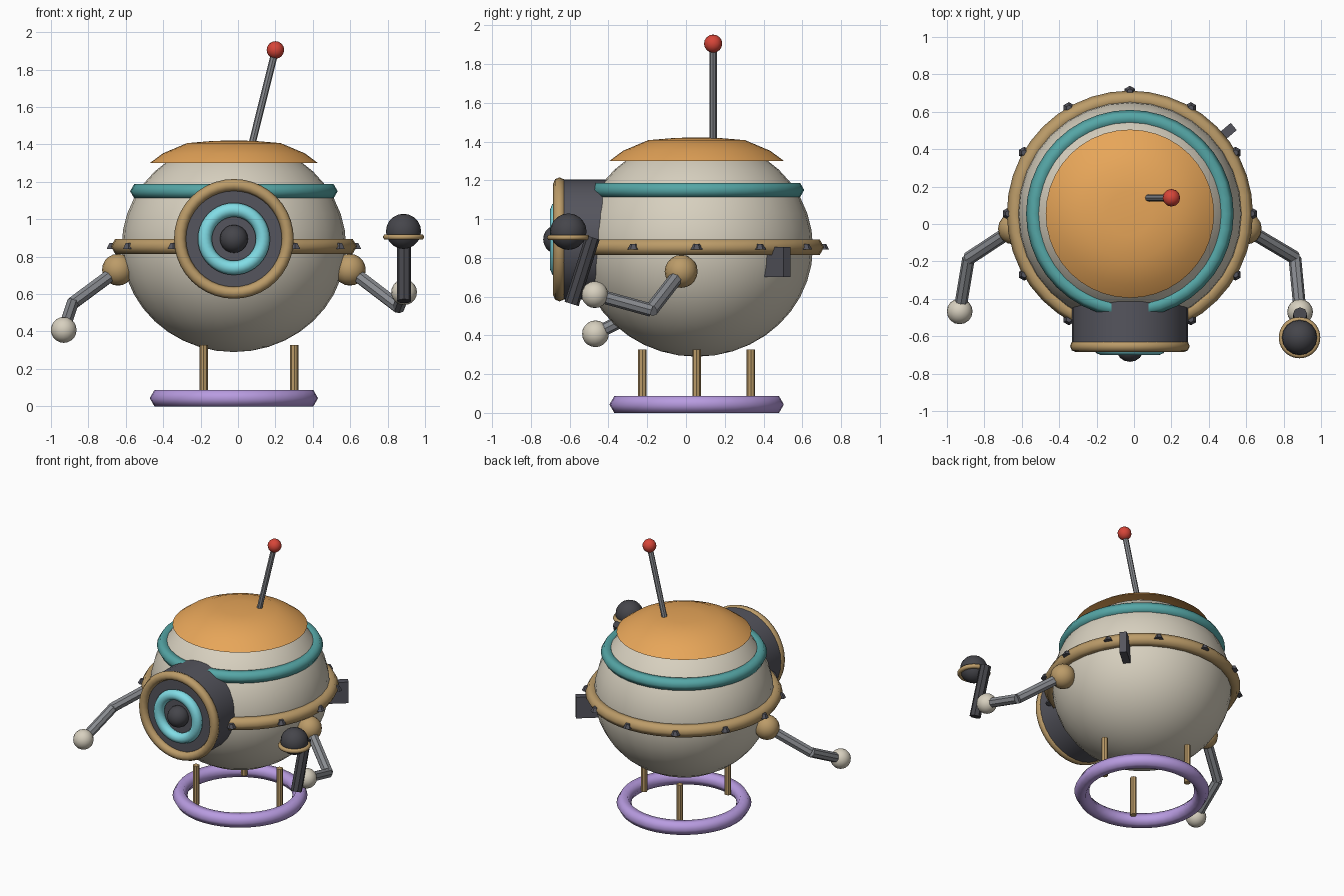
import bpy, bmesh, math
from mathutils import Vector, Matrix

if "Cube" in bpy.data.objects:
    bpy.data.objects.remove(bpy.data.objects["Cube"])

CX, CY = -0.022, 0.055          # body axis
COLOURS = {
    "cream": (.68, .63, .52), "orange": (.80, .38, .10), "teal": (.09, .38, .38),
    "gold": (.50, .33, .14), "dark": (.06, .06, .07), "slate": (.09, .09, .11),
    "purple": (.48, .33, .75), "red": (.68, .06, .04), "cyan": (.22, .72, .79),
    "steel": (.25, .26, .28),
}
MATS = {}
for key, c in COLOURS.items():
    MATS[key] = bpy.data.materials.new(key)
    MATS[key].diffuse_color = (*c, 1)


def finish(name, bm, colour, angle=40):
    me = bpy.data.meshes.new(name)
    bm.to_mesh(me)
    bm.free()
    ob = bpy.data.objects.new(name, me)
    bpy.context.collection.objects.link(ob)
    me.materials.append(MATS[colour])
    if angle:
        bpy.ops.object.select_all(action='DESELECT')
        ob.select_set(True)
        bpy.context.view_layer.objects.active = ob
        bpy.ops.object.shade_smooth_by_angle(angle=math.radians(angle))
    return ob


def ball(name, loc, r, colour, seg=16, rings=10, squash=1.0):
    bm = bmesh.new()
    m = Matrix.Translation(loc) @ Matrix.Diagonal((1, 1, squash, 1))
    bmesh.ops.create_uvsphere(bm, u_segments=seg, v_segments=rings, radius=r, matrix=m)
    return finish(name, bm, colour)


def rod(name, a, b, r, colour, seg=8, r2=None, angle=30):
    a, b = Vector(a), Vector(b)
    d = b - a
    m = Matrix.Translation((a + b) / 2) @ d.to_track_quat('Z', 'Y').to_matrix().to_4x4()
    bm = bmesh.new()
    bmesh.ops.create_cone(bm, cap_ends=True, segments=seg, radius1=r,
                          radius2=r if r2 is None else r2, depth=d.length, matrix=m)
    return finish(name, bm, colour, angle)


def lathe(name, profile, loc, colour, axis='Z', steps=40, closed=False, angle=70):
    bm = bmesh.new()
    vs = [bm.verts.new((r, 0, z)) for r, z in profile]
    edges = [bm.edges.new(p) for p in zip(vs, vs[1:])]
    if closed:
        edges.append(bm.edges.new((vs[-1], vs[0])))
    bmesh.ops.spin(bm, geom=vs + edges, cent=(0, 0, 0), axis=(0, 0, 1),
                   angle=math.tau, steps=steps, use_merge=True)
    bmesh.ops.remove_doubles(bm, verts=bm.verts, dist=1e-4)
    bmesh.ops.recalc_face_normals(bm, faces=bm.faces)
    m = Matrix.Translation(loc)
    if axis == 'Y':
        m = m @ Matrix.Rotation(math.pi / 2, 4, 'X')
    bmesh.ops.transform(bm, matrix=m, verts=bm.verts)
    return finish(name, bm, colour, angle)


def ring(name, loc, major, minor, colour, axis='Z', sides=6):
    prof = [(major + minor * math.cos(i * math.tau / sides),
             minor * math.sin(i * math.tau / sides)) for i in range(sides)]
    return lathe(name, prof, loc, colour, axis, closed=True)


# Body, dome lid and bands
ball("body", (CX, CY, .855), .60, "cream", 32, 20, squash=.565 / .60)
lid = lathe("dome_lid", [(.45, 1.30), (.38, 1.352), (.25, 1.407), (.12, 1.418), (0, 1.422)],
            (CX, CY, 0), "orange")
ring("upper_band", (CX, CY, 1.15), .512, .043, "teal")
ring("belt", (CX, CY, .855), .612, .046, "gold")

# Bolts around the belt
for i in range(12):
    a = i * math.tau / 12
    x, y = CX + .652 * math.cos(a), CY + .652 * math.sin(a)
    rod(f"belt_bolt_{i + 1}", (x, y, .842), (x, y, .872), .032, "slate", 6, .016, angle=0)

# Eye: housing, rim, glowing ring, pupil
EZ = .895
rod("eye_housing", (CX, -.41, EZ), (CX, -.645, EZ), .31, "slate", 32)
ring("eye_rim", (CX, -.653, EZ), .288, .032, "gold", 'Y', 8)
ring("eye_glow_ring", (CX, -.663, EZ), .155, .038, "cyan", 'Y', 8)
ball("eye_pupil", (CX, -.662, EZ), .075, "dark")

# Base ring and three legs
ring("base_ring", (CX, CY, .0433), .40, .05, "purple")
for i in range(3):
    a = i * math.tau / 3
    x, y = CX + .323 * math.cos(a), CY + .323 * math.sin(a)
    rod(f"leg_{i + 1}", (x, y, .04), (x, y, .327), .022, "gold")

# Arms
for side, sh, el, ha in (
        ("left", (-.642, -.025, .73), (-.885, -.185, .55), (-.932, -.467, .408)),
        ("right", (.598, -.025, .73), (.86, -.18, .53), (.888, -.47, .61))):
    ball(f"{side}_shoulder", sh, .085, "gold")
    rod(f"{side}_upper_arm", sh, el, .036, "steel")
    rod(f"{side}_forearm", el, ha, .034, "steel")
    ball(f"{side}_hand", ha, .069, "cream")

# Hand-held tool
rod("tool_handle", (.888, -.59, .562), (.888, -.482, .905), .038, "dark")
ball("tool_head", (.885, -.607, .935), .094, "dark")
ring("tool_collar", (.885, -.607, .905), .095, .016, "gold")

# Antenna
rod("antenna_rod", (.078, .14, 1.415), (.20, .14, 1.905), .019, "steel")
ball("antenna_tip", (.20, .14, 1.905), .047, "red", 12, 8)

# Side block at the back right
bm = bmesh.new()
bmesh.ops.create_cube(bm, size=1, matrix=Matrix.Translation((CX, CY, .778))
                      @ Matrix.Rotation(math.radians(40), 4, 'Z')
                      @ Matrix.Translation((.64, 0, 0))
                      @ Matrix.Diagonal((.17, .05, .155, 1)))
finish("back_block", bm, "slate", 0)

for m in bpy.data.materials:
    if m.users and not m.is_grease_pencil:
        m.use_nodes = True
        m.node_tree.nodes["Principled BSDF"].inputs["Base Color"].default_value = m.diffuse_color
